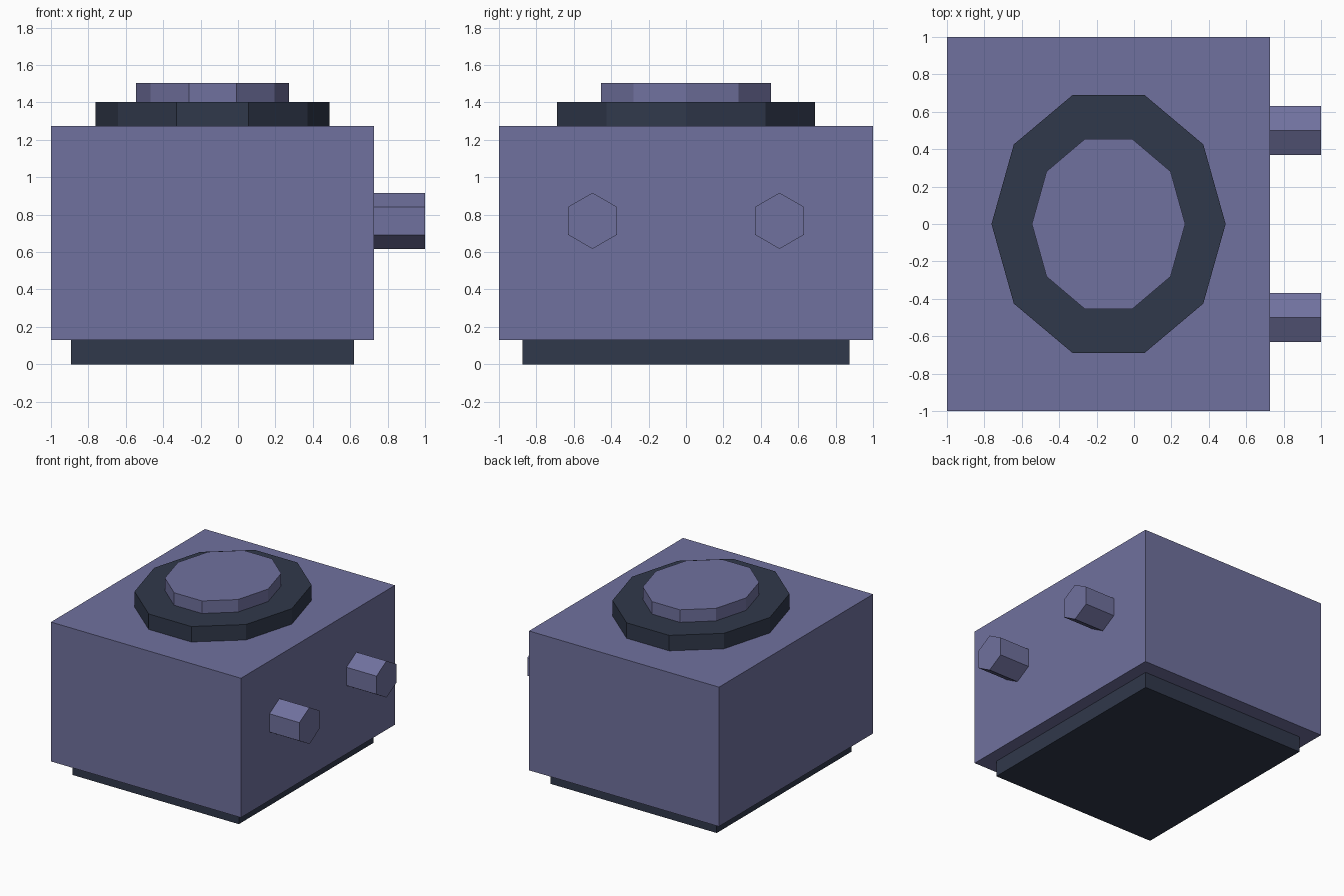
import bpy
import bmesh
from math import cos, sin, tau
from mathutils import Vector

if "Cube" in bpy.data.objects:
    bpy.data.objects.remove(bpy.data.objects["Cube"], do_unlink=True)


def make_material(name, color):
    mat = bpy.data.materials.new(name)
    mat.use_nodes = True
    mat.diffuse_color = color
    mat.node_tree.nodes["Principled BSDF"].inputs["Base Color"].default_value = color
    return mat


violet = make_material("dusty violet", (0.162, 0.165, 0.342, 1))
slate = make_material("dark slate", (0.030, 0.040, 0.070, 1))


def extrude_outline(name, outline, offset, mat):
    """Extrude a flat outline along an offset into a closed solid."""
    bm = bmesh.new()
    face = bm.faces.new([bm.verts.new(p) for p in outline])
    ext = bmesh.ops.extrude_face_region(bm, geom=[face], use_keep_orig=True)
    tops = [g for g in ext["geom"] if isinstance(g, bmesh.types.BMVert)]
    bmesh.ops.translate(bm, verts=tops, vec=Vector(offset))
    bmesh.ops.recalc_face_normals(bm, faces=bm.faces)
    mesh = bpy.data.meshes.new(name)
    bm.to_mesh(mesh)
    bm.free()
    mesh.materials.append(mat)
    obj = bpy.data.objects.new(name, mesh)
    bpy.context.collection.objects.link(obj)
    return obj


def box(name, x0, x1, half_y, z0, z1, mat):
    corners = [(x0, -half_y, z0), (x1, -half_y, z0), (x1, half_y, z0), (x0, half_y, z0)]
    return extrude_outline(name, corners, (0, 0, z1 - z0), mat)


def oval_disc(name, rx, ry, z0, z1, mat, sides=10):
    angles = [tau * i / sides for i in range(sides)]
    rim = [(CENTRE_X + rx * cos(a), ry * sin(a), z0) for a in angles]
    return extrude_outline(name, rim, (0, 0, z1 - z0), mat)


CENTRE_X = -0.136

# Main block on its recessed plinth
box("plinth", -0.892, 0.62, 0.875, 0, 0.13, slate)
box("body", -1, 0.727, 1, 0.13, 1.275, violet)

# Stepped ten-sided lid
oval_disc("lid_ring", 0.626, 0.724, 1.275, 1.402, slate)
oval_disc("lid_cap", 0.41, 0.478, 1.402, 1.505, violet)

# Hexagonal pegs on the side, with a point upward
for label, y in (("front", -0.5), ("back", 0.5)):
    angles = [tau * i / 6 for i in range(6)]
    hexagon = [(0.727, y + 0.15 * sin(a), 0.767 + 0.15 * cos(a)) for a in angles]
    extrude_outline(label + "_peg", hexagon, (0.273, 0, 0), violet)
